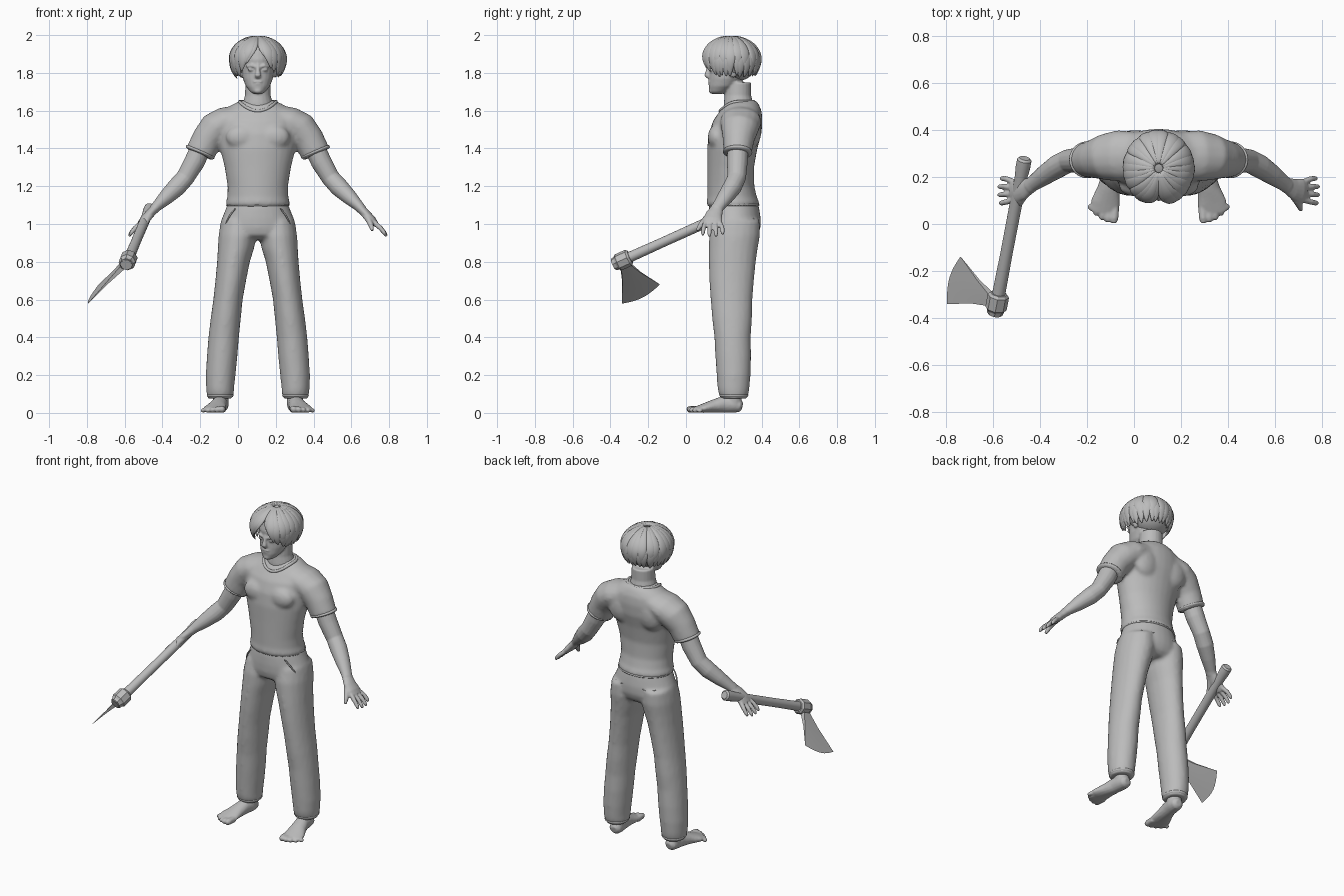
import bpy, bmesh, math, random
from mathutils import Vector

random.seed(4)
if "Cube" in bpy.data.objects:
    bpy.data.objects.remove(bpy.data.objects["Cube"])

grey = bpy.data.materials.new("plain_grey")
grey.use_nodes = True
grey.diffuse_color = (0.5, 0.5, 0.5, 1)
grey.node_tree.nodes["Principled BSDF"].inputs["Base Color"].default_value = (0.5, 0.5, 0.5, 1)

CENTRE = 0.105  # the body's middle plane; the axe widens the model on one side
Y, Z = Vector((0, 1, 0)), Vector((0, 0, 1))


def loft(bm, rows, ref=Y, side=1, seg=16, flat=False, origin=None, closed=False):
    """Skin elliptical rings; each row is x, y, z, side radius, ref radius."""
    pts = [Vector((r[0] * side, r[1], r[2])) for r in rows]
    n, rings = len(pts), []
    for i, (p, r) in enumerate(zip(pts, rows)):
        if closed:
            t = pts[(i + 1) % n] - pts[i - 1]
        else:
            t = pts[min(i + 1, n - 1)] - pts[max(i - 1, 0)]
        t = Z if flat else t.normalized()
        u = t.cross(p - origin if origin else ref).normalized()
        v = u.cross(t)
        rings.append([])
        for k in range(seg):
            a = math.tau * k / seg
            rings[-1].append(bm.verts.new(p + u * r[3] * math.cos(a) + v * r[4] * math.sin(a)))
    for i in range(n if closed else n - 1):
        a, b = rings[i], rings[(i + 1) % n]
        for k in range(seg):
            j = (k + 1) % seg
            bm.faces.new((a[k], a[j], b[j], b[k]))
    if not closed:
        bm.faces.new(rings[0])
        bm.faces.new(rings[-1])


def box_rows(table):
    """Rows given as z, front y, back y, inner x, outer x."""
    return [((a + b) / 2, (f + k) / 2, z, (b - a) / 2, (k - f) / 2) for z, f, k, a, b in table]


def torso_rows(table):
    return box_rows([(z, f, k, -w, w) for z, f, k, w in table])


def blob(bm, x, y, z, rx, ry, rz):
    made = bmesh.ops.create_uvsphere(bm, u_segments=16, v_segments=10, radius=1)["verts"]
    for v in made:
        v.co = Vector((x + v.co.x * rx, y + v.co.y * ry, z + v.co.z * rz))


def finish(bm, name, voxel=0, smooth=0, subdiv=0, x=CENTRE, angle=60):
    bmesh.ops.recalc_face_normals(bm, faces=bm.faces)
    mesh = bpy.data.meshes.new(name)
    bm.to_mesh(mesh)
    bm.free()
    mesh.materials.append(grey)
    obj = bpy.data.objects.new(name, mesh)
    bpy.context.collection.objects.link(obj)
    obj.location.x = x
    if subdiv:
        obj.modifiers.new("round", "SUBSURF").levels = subdiv
        obj.modifiers["round"].render_levels = subdiv
    if voxel:
        m = obj.modifiers.new("fuse", "REMESH")
        m.mode, m.voxel_size, m.use_smooth_shade = "VOXEL", voxel, True
    if smooth:
        m = obj.modifiers.new("soften", "SMOOTH")
        m.factor, m.iterations = 0.5, smooth
    if voxel or subdiv:
        mesh.shade_smooth()
    else:
        bpy.ops.object.select_all(action="DESELECT")
        obj.select_set(True)
        bpy.context.view_layer.objects.active = obj
        bpy.ops.object.shade_smooth_by_angle(angle=math.radians(angle))
    return obj


# Shirt: torso and short sleeves fused together
bm = bmesh.new()
loft(bm, torso_rows([
    (1.09, .115, .385, .168), (1.115, .108, .388, .17), (1.14, .113, .376, .162),
    (1.2, .113, .362, .16), (1.3, .113, .36, .176), (1.4, .112, .378, .2),
    (1.48, .12, .4, .212), (1.55, .145, .405, .215), (1.6, .18, .4, .185),
    (1.635, .205, .385, .13), (1.655, .225, .37, .085)]), flat=True, seg=28)
for s in (1, -1):
    loft(bm, [(.08, .29, 1.575, .06, .1), (.17, .29, 1.54, .082, .11), (.225, .285, 1.505, .09, .1),
              (.268, .278, 1.45, .082, .085), (.308, .272, 1.37, .079, .074)], side=s)
    blob(bm, s * .085, .16, 1.46, .085, .045, .065)
    blob(bm, s * .1, .35, 1.5, .09, .05, .1)
finish(bm, "shirt", voxel=.011, smooth=6)

# Collar and sleeve bands
bm = bmesh.new()
ring = []
for k in range(32):
    a = math.tau * k / 32
    front = max(0, -math.sin(a))
    ring.append((.098 * math.cos(a), .275 + .085 * math.sin(a) - .01 * front, 1.648 - .05 * front ** 2, .009, .009))
loft(bm, ring, ref=Z, seg=8, closed=True)
for s in (1, -1):
    loft(bm, [(.3, .273, 1.392, .08, .076), (.304, .273, 1.383, .084, .08),
              (.31, .272, 1.368, .083, .078)], side=s, seg=24)
finish(bm, "shirt_bands", subdiv=1)

# Trousers: hips and two legs
bm = bmesh.new()
loft(bm, torso_rows([
    (1.12, .125, .38, .155), (1.08, .12, .388, .17), (1.03, .118, .396, .19),
    (.98, .12, .395, .203), (.94, .13, .38, .2), (.915, .17, .35, .16)]), flat=True, seg=28)
for s in (1, -1):
    loft(bm, box_rows([
        (1.02, .14, .39, .01, .195), (.94, .122, .392, .005, .208), (.87, .12, .38, .02, .212),
        (.8, .12, .37, .042, .216), (.7, .123, .36, .062, .225), (.6, .13, .352, .08, .236),
        (.5, .138, .35, .09, .25), (.4, .15, .343, .1, .262), (.3, .155, .345, .108, .27),
        (.2, .162, .342, .118, .276), (.13, .167, .336, .126, .274), (.105, .172, .332, .126, .272),
        (.075, .185, .322, .135, .265)]), side=s, flat=True, seg=20)
finish(bm, "trousers", voxel=.011, smooth=5)

# Trouser trim: waistband, pocket seams and hem bands
bm = bmesh.new()
loft(bm, torso_rows([(1.112, .113, .391, .168), (1.1, .112, .392, .17), (1.09, .116, .39, .17)]),
     flat=True, seg=28)
for s in (1, -1):
    loft(bm, [(.115, .145, 1.085, .005, .005), (.15, .155, 1.05, .006, .006), (.175, .185, .99, .005, .005)],
         side=s, seg=6)
    loft(bm, [(.05, .386, 1.03, .005, .005), (.1, .378, 1.02, .006, .006), (.145, .352, 1.03, .005, .005)],
         ref=Z, side=s, seg=6)
    loft(bm, box_rows([(.105, .172, .334, .126, .272), (.092, .174, .332, .127, .272),
                       (.078, .182, .326, .132, .267)]), side=s, flat=True, seg=20)
finish(bm, "trouser_trim", subdiv=1)

# Arms with hands
for name, s in (("left_arm", 1), ("right_arm", -1)):
    bm = bmesh.new()
    loft(bm, [(.285, .275, 1.44, .055, .056), (.335, .272, 1.33, .055, .055), (.385, .268, 1.245, .049, .05),
              (.43, .245, 1.195, .05, .05), (.485, .208, 1.142, .041, .043), (.535, .172, 1.094, .028, .034),
              (.55, .16, 1.077, .026, .034)], side=s)
    loft(bm, [(.54, .167, 1.087, .024, .032), (.575, .148, 1.05, .024, .045), (.605, .142, 1.02, .022, .052),
              (.625, .14, .998, .016, .048)], side=s)
    for i in range(4):
        reach = (.92, 1, 1, .85)[i]
        x, y, z = .615, .103 + .025 * i, 1.008
        loft(bm, [(x, y, z, .014, .013), (x + .038 * reach, y - .01 + .008 * i, z - .033 * reach, .013, .012),
                  (x + .06 * reach, y - .014 + .01 * i, z - .06 * reach, .011, .011),
                  (x + .067 * reach, y - .014 + .01 * i, z - .074 * reach, .006, .006)], side=s, seg=10)
    loft(bm, [(.565, .135, 1.055, .02, .02), (.588, .1, 1.02, .017, .018), (.6, .075, .99, .014, .014),
              (.606, .058, .965, .008, .008)], side=s, seg=10)
    finish(bm, name, voxel=.005, smooth=3)

# Feet with toes
for name, s in (("left_foot", 1), ("right_foot", -1)):
    bm = bmesh.new()
    loft(bm, [(.198, .248, .15, .042, .048), (.198, .248, .1, .042, .046), (.196, .25, .05, .042, .045)], side=s)
    loft(bm, [(.192, .298, .034, .02, .02), (.193, .285, .037, .036, .034), (.196, .25, .043, .042, .042),
              (.203, .2, .045, .042, .045), (.213, .15, .036, .048, .036), (.227, .09, .024, .062, .024),
              (.236, .045, .016, .058, .015)], ref=Z, side=s)
    for i in range(5):
        x, end, r = .186 + .025 * i, .004 + .0035 * i * i, .019 - .0016 * i
        loft(bm, [(x, .075, r, r, r), (x + .004, end + .02, r, r, r), (x + .005, end + .005, r * .9, r * .8, r * .8),
                  (x + .005, end, r * .8, r * .4, r * .4)], ref=Z, side=s, seg=10)
    finish(bm, name, voxel=.006, smooth=2)

# Head, neck and face
bm = bmesh.new()
loft(bm, torso_rows([
    (1.688, .14, .19, .022), (1.7, .125, .22, .04), (1.73, .121, .27, .064), (1.77, .122, .31, .08),
    (1.82, .124, .35, .088), (1.87, .118, .37, .092), (1.92, .13, .37, .09),
    (1.96, .17, .34, .065), (1.975, .2, .3, .03)]), flat=True, seg=24)
loft(bm, torso_rows([(1.58, .2, .36, .088), (1.64, .2, .355, .08), (1.68, .205, .345, .068),
                     (1.75, .21, .345, .066)]), flat=True, seg=20)
loft(bm, [(0, .128, 1.845, .011, .012), (0, .118, 1.81, .012, .014), (0, .112, 1.787, .017, .017),
          (0, .122, 1.776, .016, .01)], seg=10)
blob(bm, 0, .125, 1.753, .025, .009, .006)
blob(bm, 0, .127, 1.741, .021, .009, .007)
blob(bm, 0, .14, 1.705, .024, .02, .016)
for s in (1, -1):
    blob(bm, s * .036, .133, 1.817, .018, .012, .008)
    loft(bm, [(.012, .122, 1.832, .006, .006), (.036, .122, 1.84, .007, .007), (.062, .145, 1.832, .005, .005)],
         ref=Z, side=s, seg=8)
    blob(bm, s * .09, .25, 1.81, .014, .025, .035)
finish(bm, "head", voxel=.006, smooth=2)

# Hair: inner cap and overlapping locks combed from the crown
bm = bmesh.new()
blob(bm, 0, .27, 1.872, .138, .118, .117)
core = Vector((0, .237, 1.865))
for layer, count in ((0, 30), (1, 22)):
    for i in range(count):
        a0 = math.tau * (i + .5 + random.uniform(-.25, .25)) / count - math.pi
        side = 1 if a0 > 0 else -1
        front = max(0, math.cos(a0))
        if abs(a0) < .6:
            end = 97 + 28 * abs(a0) + random.uniform(-5, 12)
        else:
            end = 138 - 10 * front + random.uniform(-8, 6) - 18 * layer
        rows = []
        for k in range(9):
            t = k / 8
            th = math.radians(6 + (end - 6) * t)
            a = a0 + side * .35 * front ** 2 * t
            flow = math.sin(th) if th < math.pi / 2 else math.sin(th) ** .55
            grow = 1 + .03 * layer * math.sin(math.pi * t)
            p = core + Vector((.142 * flow * math.sin(a), -.152 * flow * math.cos(a), .122 * math.cos(th))) * grow
            width = .034 * min(1, .35 + 1.3 * t) * min(1, 2.6 * (1 - t) + .12)
            rows.append((*p, width, .013 * min(1, 2.5 * (1 - t) + .2)))
        loft(bm, rows, origin=core, seg=8)
finish(bm, "hair", subdiv=1)

# Axe handle and collar
butt, tip = Vector((-.465, .28, 1.085)), Vector((-.592, -.385, .785))
bm = bmesh.new()
loft(bm, [(*butt.lerp(tip, t), r, r) for t, r in
          ((0, .022), (.012, .031), (.06, .031), (.12, .027), (.6, .026), (.9, .028), (1, .028))], ref=Z, seg=20)
finish(bm, "axe_handle", x=0, angle=40)
bm = bmesh.new()
loft(bm, [(*butt.lerp(tip, t), r, r) for t, r in
          ((.865, .036), (.88, .046), (.96, .046), (.975, .037), (.995, .034))], ref=Z, seg=8)
finish(bm, "axe_collar", x=0, angle=25)

# Axe blade: a wedge fanning to a curved edge
bm = bmesh.new()
root = (Vector((-.615, -.345, .765)), Vector((-.61, -.295, .79)))
corner = (Vector((-.795, -.34, .578)), Vector((-.738, -.138, .68)))
out = (corner[0] + corner[1] - root[0] - root[1]).normalized()
thick = out.cross(root[1] - root[0]).normalized() * .013
columns = []
for k in range(9):
    t = k / 8
    r = root[0].lerp(root[1], t)
    e = corner[0].lerp(corner[1], t) + out * .028 * math.sin(math.pi * t)
    m = r.lerp(e, .4) - (root[1] - root[0]) * .25 * (t - .5)
    columns.append([bm.verts.new(p) for p in (r + thick, m + thick * .5, e, m - thick * .5, r - thick)])
for a, b in zip(columns, columns[1:]):
    for j in range(5):
        bm.faces.new((a[j], a[(j + 1) % 5], b[(j + 1) % 5], b[j]))
bm.faces.new(columns[0])
bm.faces.new(columns[-1])
finish(bm, "axe_blade", x=0, angle=40)
